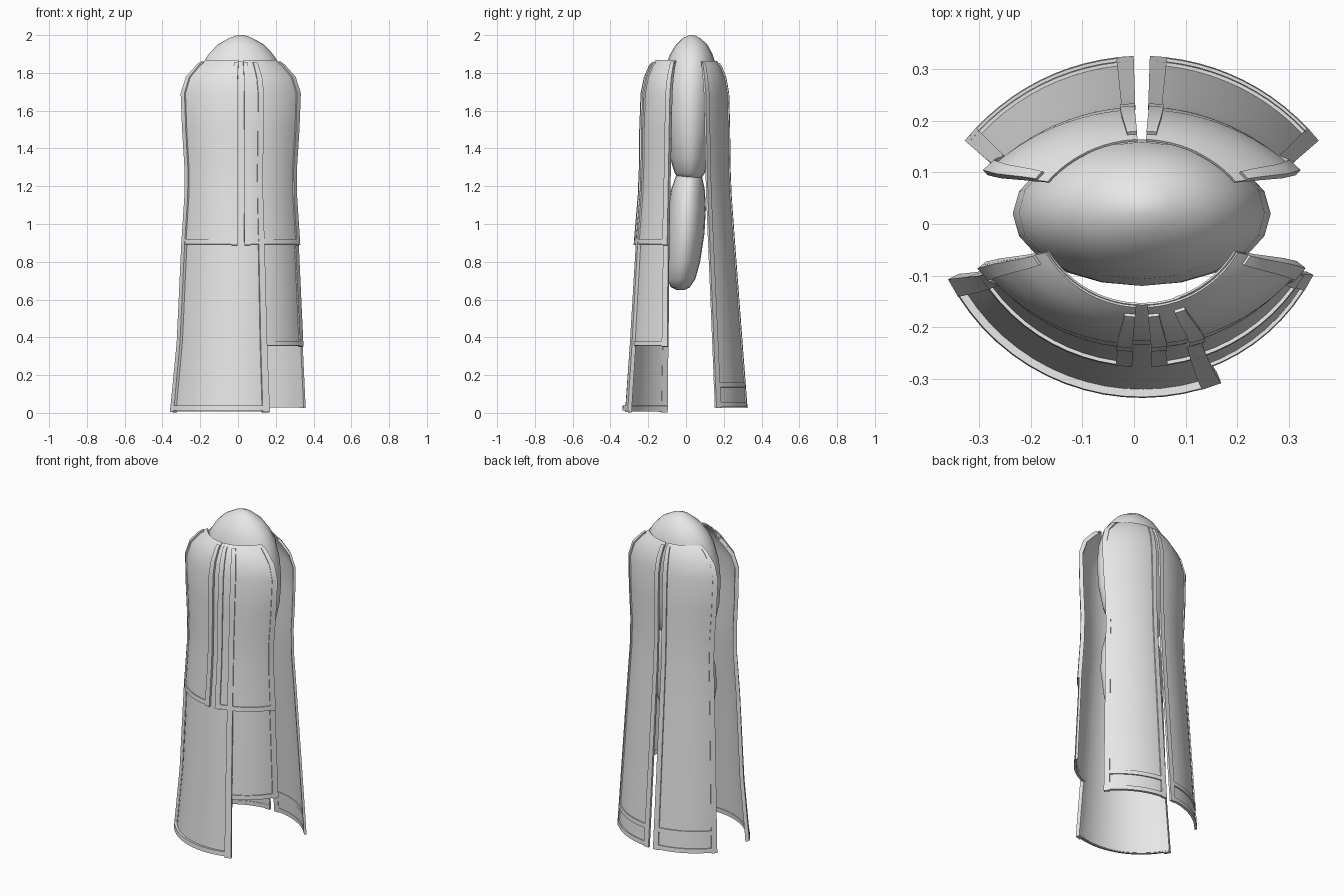
import bpy, bmesh, math
from mathutils import Vector

if "Cube" in bpy.data.objects:
    bpy.data.objects.remove(bpy.data.objects["Cube"])

grey = bpy.data.materials.new("pale_grey")
grey.diffuse_color = (0.8, 0.8, 0.8, 1)
grey.use_nodes = True
grey.node_tree.nodes["Principled BSDF"].inputs["Base Color"].default_value = grey.diffuse_color

CX = 0.015
# height, half width, depth at middle, depth at side edge
FRONT = [(0, .358, .318, .098), (.37, .322, .292, .094), (.9, .298, .258, .09),
         (1.15, .282, .237, .085), (1.3, .282, .231, .082), (1.5, .295, .229, .078),
         (1.69, .303, .222, .074), (1.77, .277, .206, .068), (1.83, .222, .180, .06),
         (1.86, .180, .153, .052)]
BACK = [(0, .335, .316, .155), (.37, .318, .288, .14), (.9, .293, .248, .118),
        (1.15, .28, .230, .108), (1.3, .28, .224, .104), (1.5, .293, .222, .1),
        (1.69, .3, .217, .096), (1.77, .275, .203, .09), (1.83, .22, .180, .085),
        (1.86, .180, .160, .08)]


def finish(name, bm, angle):
    bmesh.ops.recalc_face_normals(bm, faces=bm.faces[:])
    me = bpy.data.meshes.new(name)
    bm.to_mesh(me)
    bm.free()
    me.materials.append(grey)
    me.polygons.foreach_set("use_smooth", [True] * len(me.polygons))
    me.set_sharp_from_angle(angle=math.radians(angle))
    ob = bpy.data.objects.new(name, me)
    bpy.context.collection.objects.link(ob)
    return ob


def cloth_point(prof, sign, u, z):
    """Point on the cloth: u runs -1..1 along a circular arc at height z."""
    z = min(max(z, prof[0][0]), prof[-1][0])
    for a, b in zip(prof, prof[1:]):
        if z <= b[0]:
            f = (z - a[0]) / (b[0] - a[0])
            w, ym, ye = (a[i] + (b[i] - a[i]) * f for i in (1, 2, 3))
            break
    s = ym - ye
    r = (w * w + s * s) / (2 * s)
    t = u * math.asin(w / r)
    return Vector((CX + r * math.sin(t), sign * (ym - r + r * math.cos(t)), z))


def shell(name, side, u0, u1, z0, z1, d0, d1):
    """Closed curved plate between offsets d0 and d1 from the cloth surface."""
    prof, sign = (FRONT, -1) if side == "front" else (BACK, 1)
    zs = [z0] + [p[0] for p in prof if z0 + .005 < p[0] < z1 - .005] + [z1]
    n = max(1, round((u1 - u0) * 12))
    us = [u0 + (u1 - u0) * i / n for i in range(n + 1)]
    bm = bmesh.new()
    layers = []
    for d in (d0, d1):
        grid = []
        for z in zs:
            row = []
            for u in us:
                du = cloth_point(prof, sign, u + .01, z) - cloth_point(prof, sign, u - .01, z)
                dz = cloth_point(prof, sign, u, z + .01) - cloth_point(prof, sign, u, z - .01)
                nrm = du.cross(dz).normalized() * -sign
                row.append(bm.verts.new(cloth_point(prof, sign, u, z) + nrm * d))
            grid.append(row)
        layers.append(grid)
        for r0, r1 in zip(grid, grid[1:]):
            for i in range(n):
                bm.faces.new((r0[i], r0[i + 1], r1[i + 1], r1[i]))
    # close the rim
    a, b = layers
    m = len(zs) - 1
    rim = [(0, i) for i in range(n)] + [(j, n) for j in range(m)]
    rim += [(m, i) for i in range(n, 0, -1)] + [(j, 0) for j in range(m, 0, -1)]
    for (j, i), (k, l) in zip(rim, rim[1:] + rim[:1]):
        bm.faces.new((a[j][i], a[k][l], b[k][l], b[j][i]))
    return finish(name, bm, 35)


def panel(name, side, u0, u1, z0, d, hems, edges, rise=.012):
    """Cloth panel with vertical edge trims and horizontal hem bands."""
    shell(name, side, u0, u1, z0, 1.86, d, d + .005)
    for k, e in enumerate(edges):
        lo, hi = (e, e + .085) if e == u0 else (e - .085, e)
        shell(f"{name}_edge_trim_{k}", side, lo, hi, z0 - .005, 1.845, d - .002, d + rise)
    for k, h in enumerate(hems):
        shell(f"{name}_hem_{k}", side, u0, u1, h, h + .026, d - .003, d + rise)


# front: long underskirt, shorter right underskirt, two upper panels
panel("front_long_skirt", "front", -1, .34, .008, 0, [.012], [-1, .34], .02)
panel("front_short_skirt", "front", .30, 1, .355, -.002, [.355], [1])
panel("front_upper_left", "front", -1, -.05, .892, .007, [.892], [-1, -.05])
panel("front_upper_right", "front", .05, 1, .892, .007, [.892], [.05, 1])
# back: two full length panels with double hems
panel("back_left", "back", -1, -.04, .03, 0, [.03, .135], [-1, -.04])
panel("back_right", "back", .04, 1, .03, 0, [.03, .135], [.04, 1])


def body(name, levels, seg=20):
    """Lofted ellipses: z, centre y, radius x, radius y."""
    bm = bmesh.new()
    rings = [[bm.verts.new((CX + rx * math.cos(2 * math.pi * i / seg),
                            cy + ry * math.sin(2 * math.pi * i / seg), z))
              for i in range(seg)] for z, cy, rx, ry in levels]
    for a, b in zip(rings, rings[1:]):
        for i in range(seg):
            j = (i + 1) % seg
            bm.faces.new((a[i], a[j], b[j], b[i]))
    bm.faces.new(rings[0])
    bm.faces.new(rings[-1])
    return finish(name, bm, 60)


# rounded torso and hips inside the robe
body("upper_body", [(1.24, .02, .14, .06), (1.27, .02, .175, .08), (1.35, .02, .215, .105),
                    (1.48, .02, .243, .125), (1.62, .02, .25, .14), (1.74, .022, .238, .142),
                    (1.84, .026, .207, .133), (1.90, .028, .17, .112), (1.95, .03, .122, .083),
                    (1.985, .03, .06, .045), (2.0, .03, .018, .012)])
body("lower_body", [(.65, -.03, .03, .02), (.665, -.03, .08, .05), (.71, -.025, .13, .075),
                    (.80, -.015, .18, .09), (.95, -.002, .215, .1), (1.08, .005, .21, .1),
                    (1.18, .01, .185, .09), (1.25, .015, .15, .07), (1.29, .02, .06, .03)])
